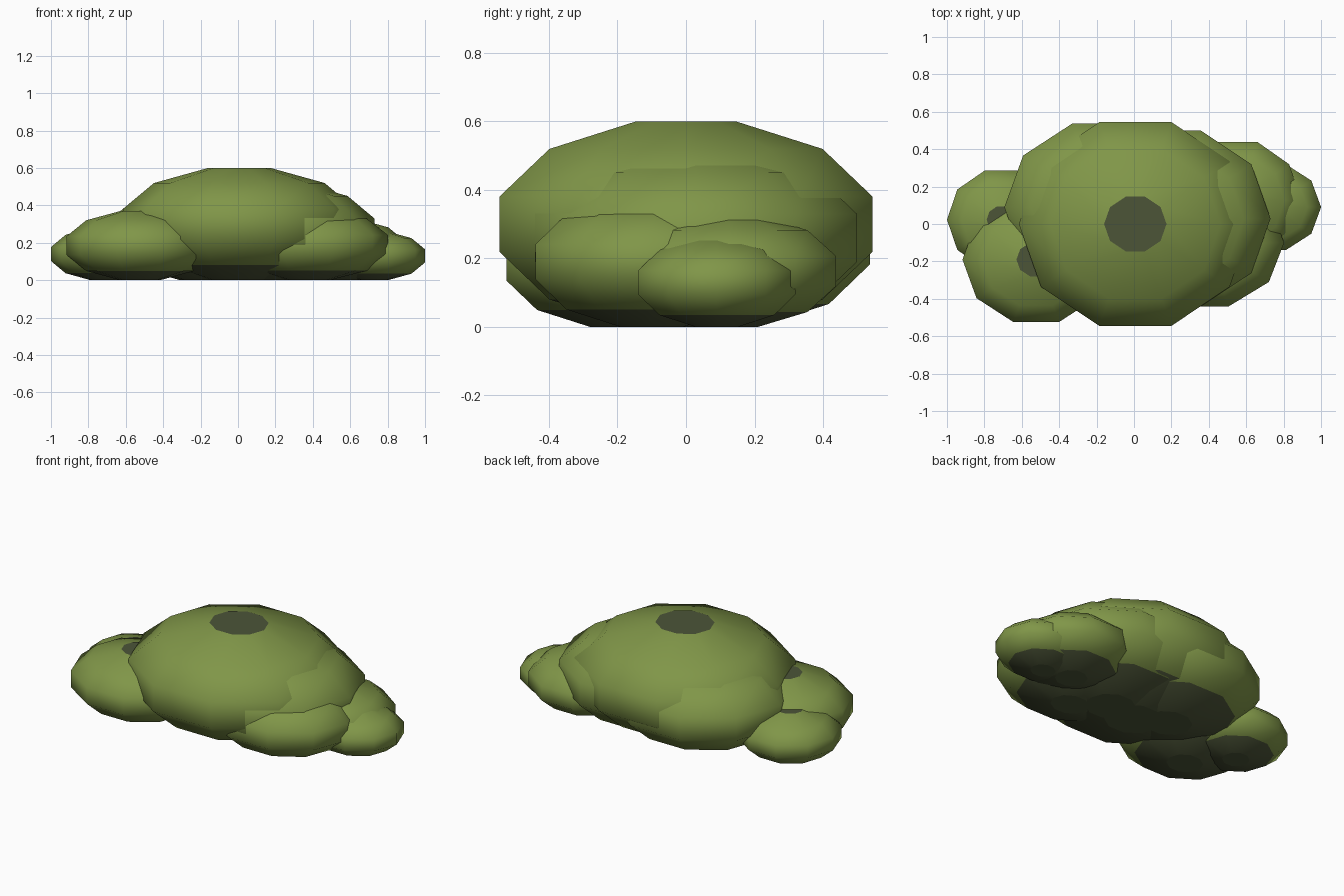
import bpy, bmesh, math

if "Cube" in bpy.data.objects:
    bpy.data.objects.remove(bpy.data.objects["Cube"])

def material(name, rgb):
    m = bpy.data.materials.new(name)
    m.diffuse_color = (*rgb, 1)
    m.use_nodes = True
    m.node_tree.nodes["Principled BSDF"].inputs["Base Color"].default_value = m.diffuse_color
    return m

LEAF = material("leaf green", (0.216, 0.305, 0.065))
DARK = material("shadow green", (0.072, 0.089, 0.039))

SIDES, RINGS = 10, 6

def clump(name, x, y, rx, ry, h):
    """Ten-sided squashed ball with flat caps, resting on the ground; h is half its height."""
    bm = bmesh.new()
    rings = []
    for i in range(RINGS):
        a = math.radians(165 - 30 * i)          # from the bottom cap to the top cap
        r, z = math.sin(a), h + h * math.cos(a) / math.cos(math.radians(15))
        rings.append([bm.verts.new((x + rx * r * math.cos(t), y + ry * r * math.sin(t), z))
                      for t in (math.tau * k / SIDES for k in range(SIDES))])
    for i in range(RINGS - 1):
        lo, hi = rings[i], rings[i + 1]
        for k in range(SIDES):
            n = (k + 1) % SIDES
            f = bm.faces.new((lo[k], lo[n], hi[n], hi[k]))
            f.smooth = True
            f.material_index = 1 if i == 0 else 0   # dark underside band
    # flat dark caps
    for loop in (rings[0][::-1], rings[-1]):
        bm.faces.new(loop).material_index = 1
    me = bpy.data.meshes.new(name)
    bm.to_mesh(me)
    bm.free()
    me.materials.append(LEAF)
    me.materials.append(DARK)
    ob = bpy.data.objects.new(name, me)
    bpy.context.collection.objects.link(ob)

# leaf clumps: name, centre x, y, radius x, y, half height
for c in (
    ("main_clump",        0.007,  0.0,   0.645 , 0.593, 0.30),
    ("back_right_clump",  0.192,  0.029, 0.557, 0.512, 0.26),
    ("back_left_clump",  -0.167,  0.089, 0.545, 0.488, 0.25),
    ("front_right_clump", 0.375, -0.10,  0.443, 0.37,  0.19),
    ("front_left_clump", -0.523, -0.19,  0.408, 0.364, 0.185),
    ("right_clump",       0.555,  0.126, 0.352, 0.34,  0.163),
    ("far_left_clump",   -0.71,   0.023, 0.30,  0.285, 0.14),
    ("far_right_clump",   0.727,  0.09,  0.283, 0.25,  0.13),
):
    clump(*c)
